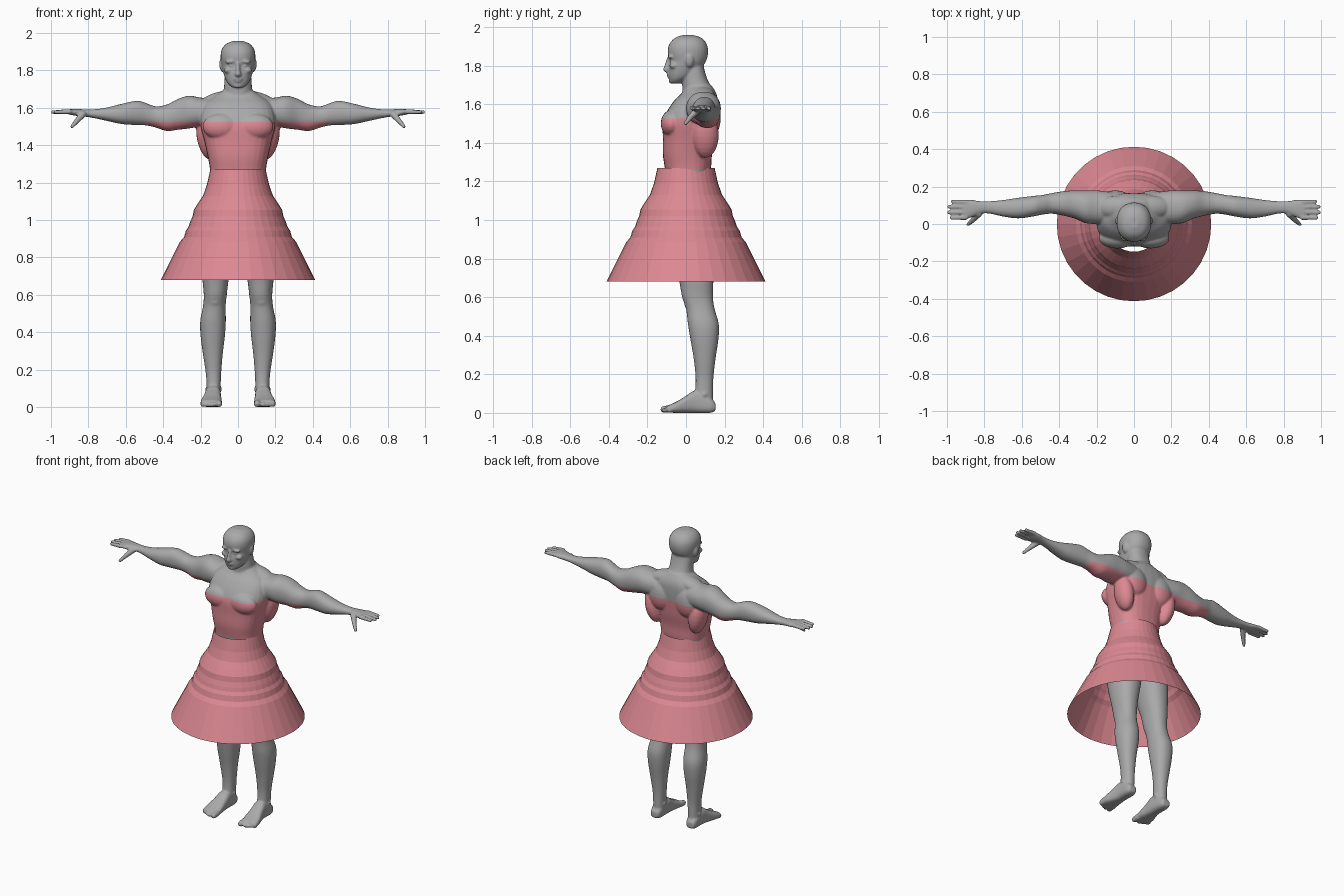
import bpy, bmesh, math
from mathutils import Matrix, Vector

default_cube = bpy.data.objects.get("Cube")
if default_cube:
    bpy.data.objects.remove(default_cube, do_unlink=True)


def make_material(name, colour):
    mat = bpy.data.materials.new(name)
    mat.use_nodes = True
    mat.diffuse_color = colour
    mat.node_tree.nodes["Principled BSDF"].inputs["Base Color"].default_value = colour
    return mat


def add_object(name, mesh, *materials):
    obj = bpy.data.objects.new(name, mesh)
    bpy.context.collection.objects.link(obj)
    for mat in materials:
        mesh.materials.append(mat)
    return obj


def spline(rows, steps=4):
    """Smoothly interpolate between neighbouring cross-sections."""
    rows = [Vector(row) for row in rows]
    last = len(rows) - 1
    result = []
    for i in range(last):
        before, start, end, after = rows[max(i - 1, 0)], rows[i], rows[i + 1], rows[min(i + 2, last)]
        for k in range(steps):
            t = k / steps
            tangent_in, tangent_out = (end - before) / 2, (after - start) / 2
            result.append(start * (2*t**3 - 3*t**2 + 1) + end * (3*t**2 - 2*t**3)
                          + tangent_in * (t**3 - 2*t**2 + t) + tangent_out * (t**3 - t**2))
    return result + [rows[-1]]


def loft(bm, axis, rows, power=2.2, segments=28):
    """Each row is a position on the axis, then low and high extents on the other two axes."""
    rings = []
    for pos, a_low, a_high, b_low, b_high in spline(rows):
        ring = []
        for s in range(segments):
            angle = math.tau * s / segments
            c, d = math.cos(angle), math.sin(angle)
            c = math.copysign(abs(c) ** (2 / power), c)
            d = math.copysign(abs(d) ** (2 / power), d)
            point = [(a_low + a_high) / 2 + c * (a_high - a_low) / 2,
                     (b_low + b_high) / 2 + d * (b_high - b_low) / 2]
            point.insert("xyz".index(axis), pos)
            ring.append(bm.verts.new(point))
        rings.append(ring)
    for low, high in zip(rings, rings[1:]):
        for s in range(segments):
            n = (s + 1) % segments
            bm.faces.new((low[s], low[n], high[n], high[s]))
    bm.faces.new(rings[0])
    bm.faces.new(rings[-1])


def centred(bm, rows, power=2.2):
    loft(bm, "z", [(z, -half, half, back, front) for z, half, back, front in rows], power)


def blob(bm, centre, radii, tilt=0):
    matrix = Matrix.Translation(centre) @ Matrix.Rotation(tilt, 4, "Y") @ Matrix.Diagonal((*radii, 1))
    bmesh.ops.create_uvsphere(bm, u_segments=20, v_segments=12, radius=1, matrix=matrix)


def digit(bm, start, end, thick, thin):
    """Round-ended finger or toe."""
    start, end = Vector(start), Vector(end)
    direction = end - start
    matrix = Matrix.Translation((start + end) / 2) @ direction.to_track_quat("Z", "Y").to_matrix().to_4x4()
    bmesh.ops.create_cone(bm, cap_ends=True, segments=14, radius1=thick, radius2=thin,
                          depth=direction.length, matrix=matrix)
    blob(bm, start, [thick] * 3)
    blob(bm, end, [thin] * 3)


skin = make_material("grey skin", (.4, .4, .4, 1))
cloth = make_material("rose cloth", (.72, .25, .29, 1))
bm = bmesh.new()

# Torso
centred(bm, [(.93, .1, -.05, .1), (1, .165, -.08, .14), (1.1, .16, -.09, .13), (1.2, .148, -.1, .12),
             (1.27, .15, -.11, .13), (1.34, .162, -.12, .135), (1.42, .18, -.12, .15), (1.5, .2, -.12, .16),
             (1.56, .2, -.1, .165), (1.62, .18, -.06, .165), (1.66, .13, -.02, .155), (1.7, .07, 0, .13)], 2.5)
blob(bm, (.09, -.075, 1.5), (.1, .056, .07))              # chest muscle
blob(bm, (.165, .1, 1.44), (.055, .07, .12), .2)          # side back muscle
blob(bm, (.1, .13, 1.53), (.085, .05, .1))                # shoulder blade
blob(bm, (.09, .1, 1.02), (.08, .07, .09))                # buttock

# Neck and trapezius
centred(bm, [(1.58, .12, -.05, .15), (1.66, .085, -.02, .145), (1.72, .074, -.02, .115),
             (1.78, .07, -.01, .095), (1.84, .06, 0, .085)])
blob(bm, (.1, .09, 1.64), (.11, .06, .045), .25)

# Head
centred(bm, [(1.708, .028, -.08, -.03), (1.725, .05, -.085, 0), (1.75, .066, -.09, .04), (1.79, .079, -.092, .08),
             (1.825, .087, -.086, .105), (1.87, .093, -.095, .115), (1.91, .088, -.087, .108),
             (1.942, .064, -.06, .083), (1.958, .025, -.02, .04)])
loft(bm, "z", [(1.766, -.014, .014, -.105, -.07), (1.778, -.018, .018, -.119, -.07),
               (1.8, -.012, .012, -.112, -.07), (1.845, -.01, .01, -.097, -.07)])    # nose
blob(bm, (.036, -.077, 1.847), (.034, .018, .009), .1)    # brow
blob(bm, (.036, -.071, 1.824), (.017, .014, .009))        # eye
blob(bm, (.052, -.064, 1.8), (.023, .022, .017))          # cheekbone
blob(bm, (0, -.091, 1.754), (.024, .01, .006))            # upper lip
blob(bm, (0, -.088, 1.742), (.02, .01, .006))             # lower lip
blob(bm, (0, -.074, 1.72), (.024, .016, .014))            # chin
blob(bm, (.088, .018, 1.825), (.012, .022, .034), .15)    # ear

# Arm with shoulder, forearm and palm
loft(bm, "x", [(.12, 0, .17, 1.5, 1.65), (.2, 0, .18, 1.5, 1.655), (.26, .005, .18, 1.49, 1.665),
               (.32, .03, .18, 1.483, 1.648), (.38, .045, .175, 1.476, 1.618), (.44, .055, .165, 1.495, 1.608),
               (.49, .05, .155, 1.506, 1.625), (.54, .04, .15, 1.508, 1.638), (.62, .03, .14, 1.513, 1.622),
               (.7, .04, .128, 1.53, 1.602), (.77, .055, .122, 1.545, 1.592), (.82, .055, .122, 1.553, 1.592),
               (.87, .035, .13, 1.558, 1.594), (.91, .025, .13, 1.566, 1.592)])
for y, tip in ((.12, .97), (.092, .988), (.062, .99), (.033, .975)):
    digit(bm, (.9, y * .95 + .003, 1.58), (tip, y, 1.577), .0135, .0105)
digit(bm, (.83, .055, 1.565), (.862, .02, 1.53), .019, .014)
digit(bm, (.862, .02, 1.53), (.887, -.002, 1.5), .014, .01)

# Leg
loft(bm, "z", [(1.05, .02, .16, -.07, .13), (.95, .005, .19, -.085, .15), (.85, .015, .2, -.08, .15),
               (.75, .035, .195, -.055, .145), (.68, .05, .19, -.035, .142), (.6, .06, .183, -.02, .14),
               (.54, .066, .187, 0, .148), (.46, .065, .202, .01, .17), (.38, .07, .2, .023, .168),
               (.28, .082, .187, .04, .153), (.18, .09, .172, .05, .142), (.1, .093, .168, .045, .14),
               (.03, .095, .17, .03, .14)])
blob(bm, (.125, .012, .575), (.035, .022, .04))           # kneecap
blob(bm, (.13, .095, .095), (.046, .025, .025))           # ankle bones

# Foot and toes
loft(bm, "y", [(.153, .11, .16, .012, .05), (.125, .097, .17, 0, .08), (.05, .092, .174, 0, .115),
               (0, .09, .184, 0, .088), (-.05, .086, .198, 0, .058), (-.1, .09, .2, .002, .036)], 2.8)
digit(bm, (.105, -.08, .021), (.102, -.115, .018), .021, .018)
for i in range(4):
    digit(bm, (.134 + .018 * i, -.08, .018), (.134 + .018 * i, -.114 + .009 * i, .013), .014, .0125)

# Mirror the half parts and fuse everything into one smooth body
bmesh.ops.recalc_face_normals(bm, faces=bm.faces)
parts_mesh = bpy.data.meshes.new("body_parts")
bm.to_mesh(parts_mesh)
bm.free()
parts = add_object("body_parts", parts_mesh)
mirror = parts.modifiers.new("Mirror", "MIRROR")
mirror.use_mirror_merge = False
remesh = parts.modifiers.new("Fuse", "REMESH")
remesh.mode = "VOXEL"
remesh.voxel_size = .006
soften = parts.modifiers.new("Soften", "SMOOTH")
soften.iterations = 4
bpy.context.view_layer.update()
body_mesh = bpy.data.meshes.new_from_object(parts.evaluated_get(bpy.context.evaluated_depsgraph_get()))
bpy.data.objects.remove(parts, do_unlink=True)
body_mesh.name = "body"
body_mesh.materials.clear()
body = add_object("body", body_mesh, skin, cloth)

# Cut clean edges for the bodice, then colour it
WAIST, NECKLINE, SLEEVE = 1.26, 1.525, .48
bm = bmesh.new()
bm.from_mesh(body_mesh)
for point, normal in (((0, 0, WAIST), (0, 0, 1)), ((0, 0, NECKLINE), (0, 0, 1)),
                      ((SLEEVE, 0, 0), (1, 0, 0)), ((-SLEEVE, 0, 0), (1, 0, 0))):
    bmesh.ops.bisect_plane(bm, geom=bm.verts[:] + bm.edges[:] + bm.faces[:], plane_co=point, plane_no=normal)
for face in bm.faces:
    centre = face.calc_center_median()
    face.smooth = True
    face.material_index = int(WAIST < centre.z < NECKLINE and abs(centre.x) < SLEEVE)
bm.to_mesh(body_mesh)
bm.free()

# Open tiered skirt
profile = [(.148, 1.27), (.166, 1.19), (.187, 1.13), (.214, 1.09), (.236, 1.055), (.243, 1.02),
           (.256, .99), (.264, .965), (.278, .945), (.288, .91), (.31, .885), (.413, .68)]
sides = 36
bm = bmesh.new()
rings = [[bm.verts.new((r * math.cos(math.tau * s / sides), r * math.sin(math.tau * s / sides), z))
          for s in range(sides)] for r, z in profile]
for high, low in zip(rings, rings[1:]):
    for s in range(sides):
        n = (s + 1) % sides
        bm.faces.new((low[s], low[n], high[n], high[s]))
skirt_mesh = bpy.data.meshes.new("skirt")
bm.to_mesh(skirt_mesh)
bm.free()
add_object("skirt", skirt_mesh, cloth)
